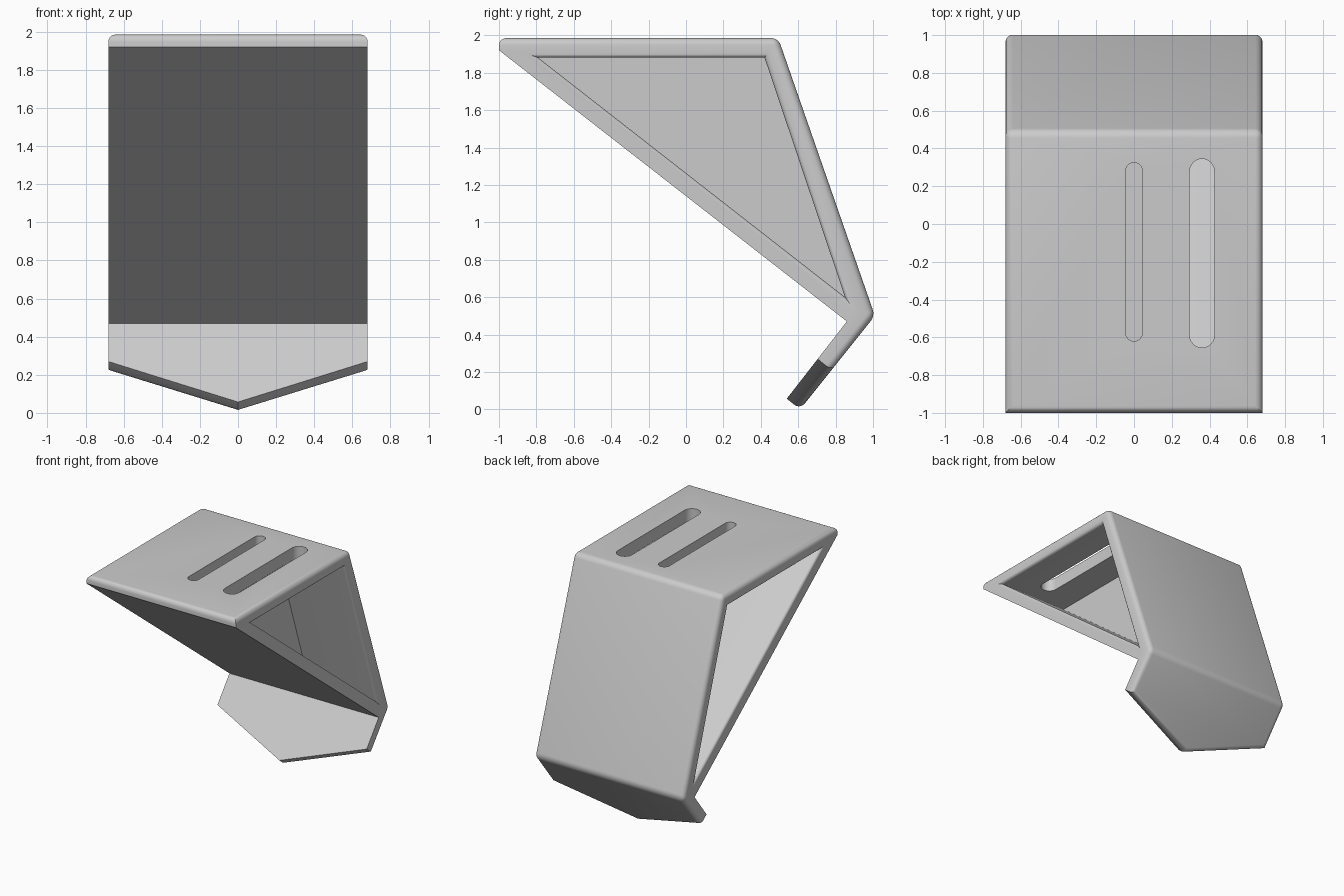
import bpy, bmesh, math
from mathutils import Vector

if "Cube" in bpy.data.objects:
    bpy.data.objects.remove(bpy.data.objects["Cube"])

HALF = 0.68          # half width of the stand
FLOOR = 1.88         # underside of the top plate

grey = bpy.data.materials.new("plain grey")
grey.use_nodes = True
colour = (0.6, 0.6, 0.6, 1)
grey.diffuse_color = colour
grey.node_tree.nodes["Principled BSDF"].inputs["Base Color"].default_value = colour


def loft(bm, rings):
    """Skin closed rings of points and cap both ends."""
    rows = [[bm.verts.new(p) for p in ring] for ring in rings]
    n = len(rows[0])
    for a, b in zip(rows, rows[1:]):
        for i in range(n):
            j = (i + 1) % n
            bm.faces.new((a[i], a[j], b[j], b[i]))
    bm.faces.new(rows[0])
    bm.faces.new(rows[-1])
    bmesh.ops.recalc_face_normals(bm, faces=bm.faces)


def finish(bm, name):
    mesh = bpy.data.meshes.new(name)
    bm.to_mesh(mesh)
    bm.free()
    mesh.materials.append(grey)
    obj = bpy.data.objects.new(name, mesh)
    bpy.context.collection.objects.link(obj)
    return obj


# Wedge body with the angled lip, extruded across the width
profile = [(-1, 1.985), (0.493, 1.985), (1.01, 0.5),
           (0.53, -0.1), (0.46, -0.044), (0.86, 0.47), (-1, 1.92)]
bm = bmesh.new()
loft(bm, [[(x, y, z) for y, z in profile] for x in (-HALF, HALF)])

# Pointed end of the lip
tip = Vector((0, 0.61, 0))
across = Vector((0, -0.78, 0.625))
for side in (-1, 1):
    edge = Vector((side * HALF, 0.168, 0.21))
    normal = edge.cross(across)
    if normal.z > 0:
        normal.negate()
    # cut each half separately so the point stays in the middle
    bmesh.ops.bisect_plane(bm, geom=bm.verts[:] + bm.edges[:] + bm.faces[:],
                           plane_co=tip, plane_no=normal, clear_outer=True)
    bmesh.ops.holes_fill(bm, edges=[e for e in bm.edges if e.is_boundary])
bmesh.ops.recalc_face_normals(bm, faces=bm.faces)

# Round the edges of the outward faces: top, back and rear of the lip
outer = [f for f in bm.faces
         if f.normal.z > 0.9 or f.normal.y > 0.9
         or (f.normal.y > 0.5 and f.normal.z < -0.4)]
edges = list({e for f in outer for e in f.edges})
bmesh.ops.bevel(bm, geom=edges, offset=0.038, offset_type='OFFSET',
                segments=5, profile=0.5, affect='EDGES', clamp_overlap=True)
body = finish(bm, "wedge_stand")

cutters = []

# Side recesses with rounded rims, leaving a central web
tri = [Vector(p) for p in ((-0.79, FLOOR), (0.42, FLOOR), (0.85, 0.6))]
lens = [(tri[(i + 1) % 3] - tri[(i + 2) % 3]).length for i in range(3)]
centre = sum((p * s for p, s in zip(tri, lens)), Vector((0, 0))) / sum(lens)
inradius = FLOOR - centre.y
R = 0.025
for side in (-1, 1):
    steps = [(0.05, 0)]
    for k in range(6):
        t = math.pi / 2 * k / 5
        steps.append((HALF - R + R * math.sin(t), R * (1 - math.cos(t))))
    steps.append((HALF + 0.05, R))
    rings = []
    for x, grow in steps:
        pts = [centre + (p - centre) * (1 + grow / inradius) for p in tri]
        rings.append([(side * x, p.x, p.y) for p in pts])
    bm = bmesh.new()
    loft(bm, rings)
    cutters.append(finish(bm, "recess_cutter"))

# Rounded slots in the top: a shallow narrow one and an open wide one
for x, r, y0, y1, bottom in ((0, 0.045, -0.62, 0.325, FLOOR),
                             (0.36, 0.065, -0.655, 0.345, FLOOR - 0.02)):
    outline = []
    for cy, start in ((y1 - r, 0), (y0 + r, math.pi)):
        for k in range(13):
            a = start + math.pi * k / 12
            outline.append((x + r * math.cos(a), cy + r * math.sin(a)))
    bm = bmesh.new()
    loft(bm, [[(px, py, z) for px, py in outline] for z in (bottom, 2.1)])
    cutters.append(finish(bm, "slot_cutter"))

# Cut, then discard the cutters
bpy.ops.object.select_all(action='DESELECT')
body.select_set(True)
bpy.context.view_layer.objects.active = body
for cutter in cutters:
    mod = body.modifiers.new("cut", 'BOOLEAN')
    mod.operation = 'DIFFERENCE'
    mod.solver = 'EXACT'
    mod.object = cutter
    bpy.ops.object.modifier_apply(modifier=mod.name)
    bpy.data.objects.remove(cutter)

bpy.ops.object.shade_smooth_by_angle(angle=math.radians(30))
